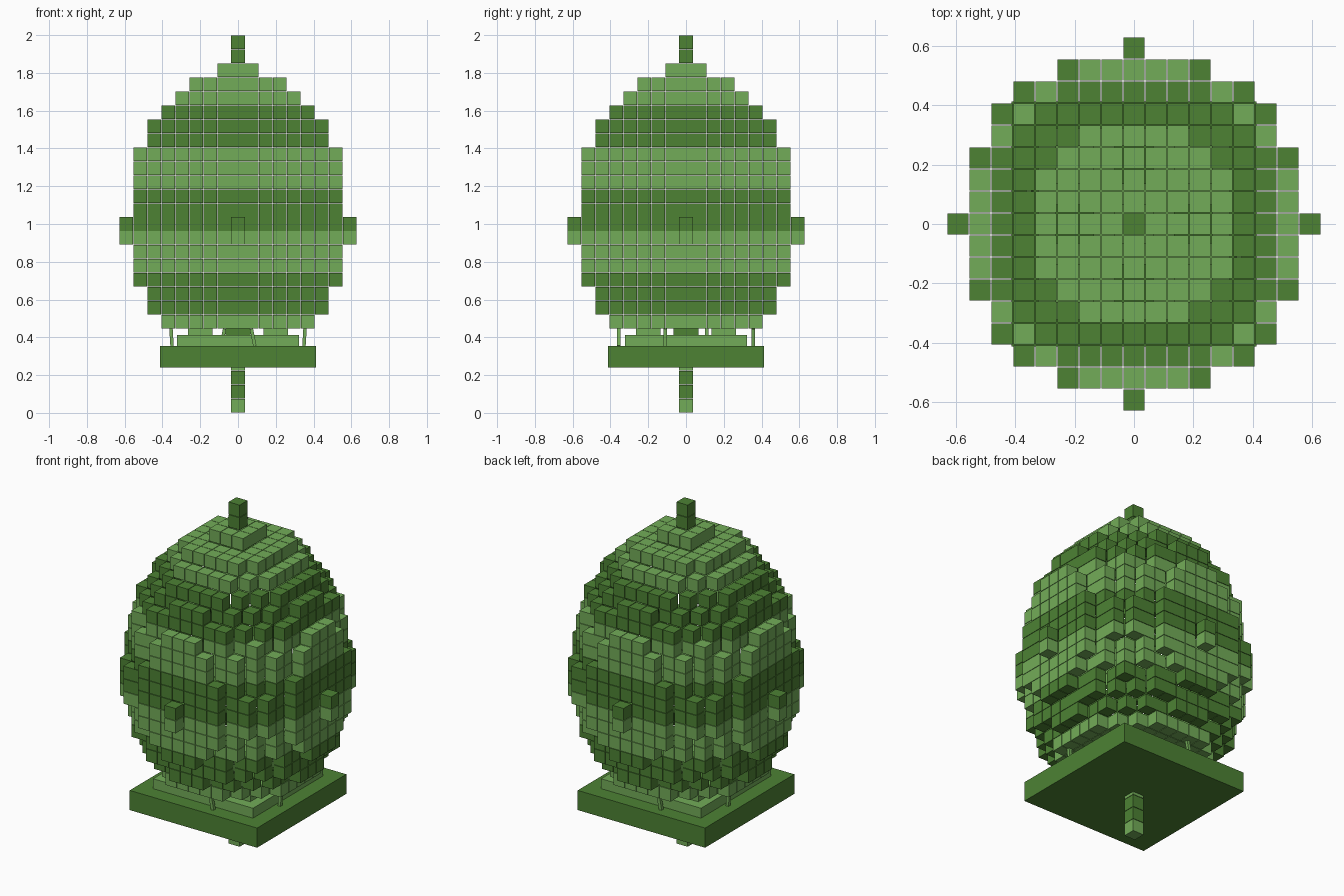
import bpy, bmesh, math
from mathutils import Matrix, Vector

if "Cube" in bpy.data.objects:
    bpy.data.objects.remove(bpy.data.objects["Cube"])

P = 2 / 27           # block pitch
S = P * 0.965        # block size, leaving narrow joints


def material(name, rgb):
    m = bpy.data.materials.new(name)
    m.diffuse_color = (*rgb, 1)
    m.use_nodes = True
    m.node_tree.nodes["Principled BSDF"].inputs["Base Color"].default_value = m.diffuse_color
    return m


LIGHT = material("light green", (0.171, 0.413, 0.098))
DARK = material("dark green", (0.074, 0.223, 0.034))


def finish(bm, name):
    me = bpy.data.meshes.new(name)
    bm.to_mesh(me)
    bm.free()
    me.materials.append(LIGHT)
    me.materials.append(DARK)
    ob = bpy.data.objects.new(name, me)
    bpy.context.collection.objects.link(ob)
    return ob


def add_box(bm, centre, size, dark=False, tilt=None):
    m = Matrix.Translation(centre) @ (tilt or Matrix()) @ Matrix.Diagonal((*size, 1))
    verts = bmesh.ops.create_cube(bm, size=1, matrix=m)["verts"]
    for f in {f for v in verts for f in v.link_faces}:
        f.material_index = int(dark)


# Egg shell: radius in blocks for each layer, from layer 6 upward
radii = [5.6, 6.2, 6.8, 7.2, 7.5, 7.7, 8.0, 8.0, 7.85, 7.65, 7.5,
         7.3, 7.1, 6.75, 6.2, 5.5, 4.7, 3.65, 1.9, 0.5, 0.5]
dark_layers = {1, 2, 7, 8, 9, 13, 14, 15, 19, 20, 21, 25, 26}
cells = {(i, j, k + 6)
         for k, r in enumerate(radii)
         for i in range(-8, 9) for j in range(-8, 9)
         if i * i + j * j <= r * r + 1e-6}
steps = [(1, 0, 0), (-1, 0, 0), (0, 1, 0), (0, -1, 0), (0, 0, 1), (0, 0, -1)]
bm = bmesh.new()
for i, j, k in sorted(cells):
    if any((i + a, j + b, k + c) not in cells for a, b, c in steps):
        add_box(bm, (i * P, j * P, (k + 0.5) * P), (S, S, S), k in dark_layers)
finish(bm, "egg_shell")

# Stem of single blocks under the base
bm = bmesh.new()
for k in range(4):
    add_box(bm, (0, 0, (k + 0.5) * P), (S, S, S), k in dark_layers)
finish(bm, "lower_stem")

# Base slab and the thinner step on it
bm = bmesh.new()
add_box(bm, (0, 0, 0.2975), (0.824, 0.824, 0.115), True)
finish(bm, "base_slab")
bm = bmesh.new()
add_box(bm, (0, 0, 0.384), (0.646, 0.646, 0.058))
finish(bm, "base_step")

# Small pads between the step and the egg
bm = bmesh.new()
for i in (-1, 0, 1):
    for j in (-1, 0, 1):
        add_box(bm, (i * 0.2, j * 0.2, 0.43), (0.13, 0.13, 0.036), (i + j) % 2 == 1)
finish(bm, "support_pads")

# Thin leaning rods around the step
bm = bmesh.new()
for turn in (0, math.pi):
    rot = Matrix.Rotation(turn, 4, "Z")
    for pos, lean in (((0.08, -0.355, 0.4), Matrix.Rotation(-0.2, 4, "Y")),
                      ((0.352, -0.11, 0.4), Matrix.Rotation(0.06, 4, "Y"))):
        add_box(bm, rot @ Vector(pos), (0.018, 0.018, 0.092), False, rot @ lean)
finish(bm, "support_rods")
